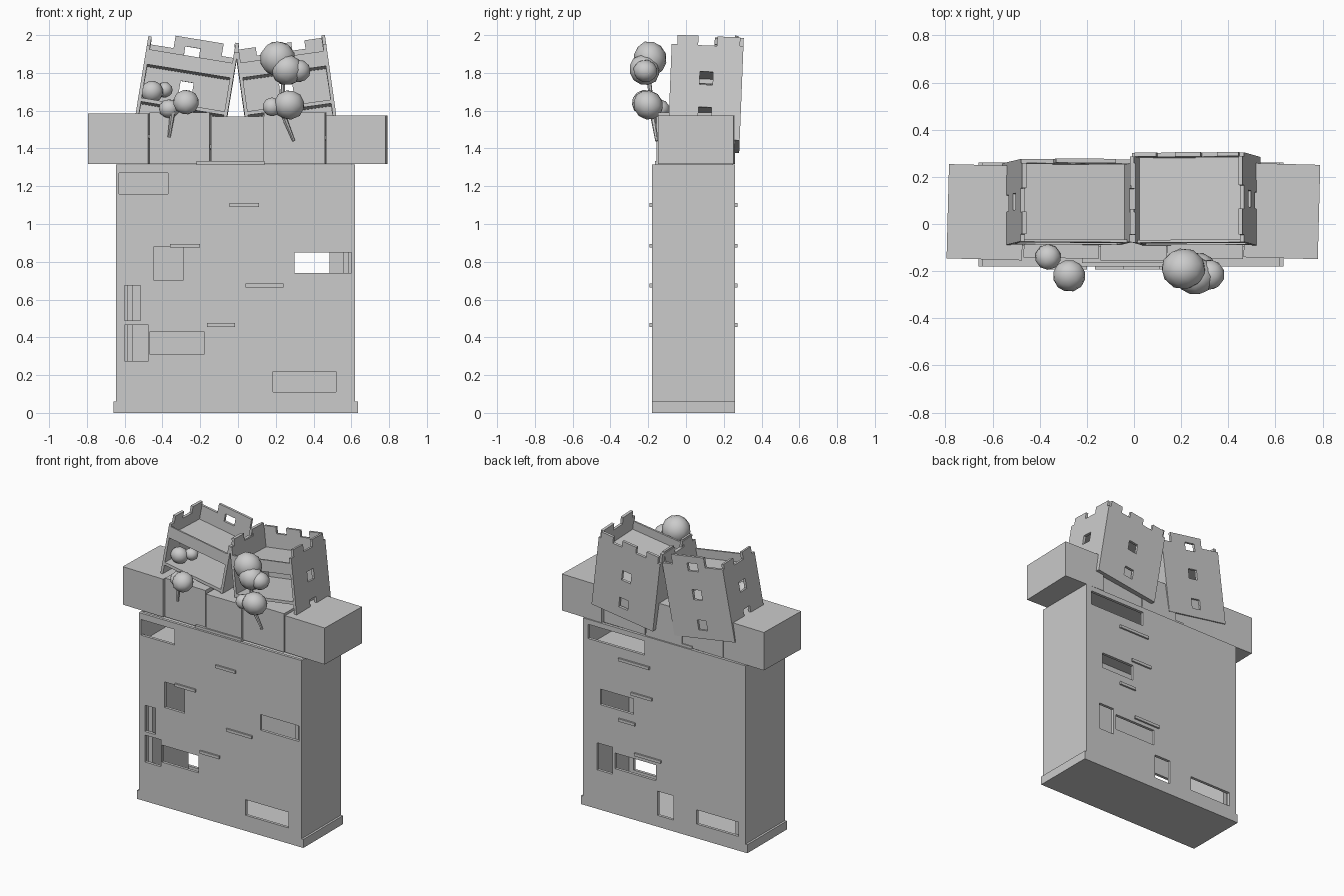
import bpy, bmesh, math
from mathutils import Matrix, Vector

if "Cube" in bpy.data.objects:
    bpy.data.objects.remove(bpy.data.objects["Cube"])

GREY = bpy.data.materials.new("plain_grey")
GREY.diffuse_color = (0.6, 0.6, 0.6, 1)
GREY.use_nodes = True
GREY.node_tree.nodes["Principled BSDF"].inputs["Base Color"].default_value = GREY.diffuse_color

# Local panel plane -> world: FRONT maps (u, v) to (x, z), SIDE maps to (y, z)
FRONT = Matrix(((1, 0, 0, 0), (0, 0, -1, 0), (0, 1, 0, 0), (0, 0, 0, 1)))
SIDE = Matrix(((0, 0, 1, 0), (1, 0, 0, 0), (0, 1, 0, 0), (0, 0, 0, 1)))


def add(name, mesh):
    ob = bpy.data.objects.new(name, mesh)
    mesh.materials.clear()
    mesh.materials.append(GREY)
    bpy.context.scene.collection.objects.link(ob)
    return ob


def box(name, x0, x1, y0, y1, z0, z1, mat=Matrix(), spin=0):
    bm = bmesh.new()
    bmesh.ops.create_cube(bm, size=1)
    c = Vector(((x0 + x1) / 2, (y0 + y1) / 2, (z0 + z1) / 2))
    bm.transform(mat @ Matrix.Translation(c) @ Matrix.Rotation(math.radians(spin), 4, 'Z')
                 @ Matrix.Diagonal((x1 - x0, y1 - y0, z1 - z0, 1)))
    me = bpy.data.meshes.new(name)
    bm.to_mesh(me)
    bm.free()
    return add(name, me)


def rect(u0, u1, v0, v1):
    return [(u0, v0), (u1, v0), (u1, v1), (u0, v1)]


def panel(name, outline, holes, thick, mat):
    """Flat plate with rectangular openings, from a filled 2D curve."""
    cu = bpy.data.curves.new(name, 'CURVE')
    cu.dimensions = '2D'
    cu.fill_mode = 'BOTH'
    cu.extrude = thick / 2
    for loop in [outline] + [rect(*h) for h in holes]:
        sp = cu.splines.new('POLY')
        sp.points.add(len(loop) - 1)
        for p, (u, v) in zip(sp.points, loop):
            p.co = (u, v, 0, 1)
        sp.use_cyclic_u = True
    tmp = bpy.data.objects.new("tmp", cu)
    bpy.context.scene.collection.objects.link(tmp)
    deps = bpy.context.evaluated_depsgraph_get()
    me = bpy.data.meshes.new_from_object(tmp.evaluated_get(deps))
    bpy.data.objects.remove(tmp)
    me.transform(mat)
    bm = bmesh.new()
    bm.from_mesh(me)
    bmesh.ops.remove_doubles(bm, verts=bm.verts, dist=1e-5)
    bmesh.ops.recalc_face_normals(bm, faces=bm.faces)
    bm.to_mesh(me)
    bm.free()
    me.name = name
    for p in me.polygons:
        p.use_smooth = False
    return add(name, me)


def T(x, y, z):
    return Matrix.Translation((x, y, z))


# Main slab building: hollow, with window openings front and back
X0, X1, Y0, Y1, TOP, W = -0.645, 0.62, -0.18, 0.26, 1.315, 0.02
front_windows = [(-.63, -.37, 1.16, 1.27), (-.445, -.29, .70, .88), (-.6, -.515, .49, .675),
                 (-.6, -.475, .275, .465), (-.465, -.18, .31, .43), (.30, .60, .74, .85),
                 (.185, .52, .11, .22)]
back_windows = [(.14, .58, 1.18, 1.28), (.225, .485, .74, .85), (.39, .51, .275, .465),
                (.05, .37, .32, .43), (-.085, .04, .08, .25), (-.59, -.265, .10, .20)]
panel("front_wall", rect(X0, X1, 0, TOP), front_windows, W, T(0, Y0 + W / 2, 0) @ FRONT)
panel("back_wall", rect(X0, X1, 0, TOP), back_windows, W, T(0, Y1 - W / 2, 0) @ FRONT)
box("left_wall", X0, X0 + .012, Y0 + W, Y1 - W, 0, TOP)
box("right_wall", X1 - .012, X1, Y0 + W, Y1 - W, 0, TOP)
box("roof_slab", X0 + .012, X1 - .012, Y0 + W, Y1 - W, 1.29, 1.31)
box("ground_slab", X0 + .012, X1 - .012, Y0 + W, Y1 - W, 0, .02)
box("upper_floor", X0 + .012, X1 - .012, Y0 + W, Y1 - W, 1.09, 1.11)
for s in (-1, 1):
    box("inner_partition", s * .57 - .015, s * .57 + .015, Y0 + W, Y1 - W, .02, 1.09)
box("plinth_left", -.66, X0, Y0, Y1, 0, .06)
box("plinth_right", X1, .635, Y0, Y1, 0, .06)

# Small ledges on both faces: (front x range, back x range, height)
for f, b, z in [((-.045, .11), (.10, .34), 1.10), ((-.36, -.2), (.08, .24), .885),
                ((.04, .24), (.21, .34), .675), ((-.165, -.015), (.01, .215), .465)]:
    box("front_ledge", *f, Y0 - .012, Y0, z - .01, z + .01)
    box("back_ledge", *b, Y1, Y1 + .012, z - .01, z + .01)

# Row of heavy blocks on top
for name, x0, x1, y0, y1, z0, z1, spin in [
        ("block_far_left", -.79, -.47, -.15, .25, 1.318, 1.585, -1.5),
        ("block_left", -.465, -.147, -.145, .245, 1.318, 1.59, -1),
        ("block_centre", -.142, .137, -.155, .25, 1.333, 1.57, 0),
        ("block_right", .142, .465, -.145, .245, 1.318, 1.59, -1),
        ("block_far_right", .47, .785, -.145, .255, 1.318, 1.575, -1.5)]:
    box(name, x0, x1, y0, y1, z0, z1, spin=spin)
box("centre_sill", -.22, .14, -.165, .25, 1.31, 1.333)


# Leaning towers, open at the front
def teeth(a, b, low, spans):
    """Wall outline from a to b with raised teeth (u0, u1, top)."""
    pts = [(a, 0), (b, 0), (b, low)]
    for u0, u1, top in reversed(spans):
        pts += [(u1, low), (u1, top), (u0, top), (u0, low)]
    pts.append((a, low))
    return [p for i, p in enumerate(pts) if p != pts[i - 1]]


def tower(side, origin, lean, half_depth, heights, back_spans, back_holes):
    m = (T(*origin) @ Matrix.Rotation(math.radians(-2.3), 4, 'X')
         @ Matrix.Rotation(math.radians(lean), 4, 'Y'))
    hw, h, t = .24, half_depth, .018
    panel(side + "_tower_back", teeth(-hw, hw, .505, back_spans), back_holes, t,
          m @ T(0, h - t / 2, 0) @ FRONT)
    for s, top in zip((-1, 1), heights):
        outline = teeth(-h, h - t, top - .05, [(-h + .03, -.05, top), (.05, h - t, top)])
        panel(side + "_tower_side", outline, [(-.035, .035, .29, .36), (-.035, .035, .10, .17)],
              t, m @ T(s * (hw - t / 2), 0, 0) @ SIDE)
    for name, z in (("deck", .395), ("floor", .195), ("base", .01)):
        box(side + "_tower_" + name, -hw + t, hw - t, -h, h - t, z - .01, z + .01, m)
    box(side + "_tower_front_parapet", -hw + t, hw - t, -h, -h + .012, .405, .465, m)


tower("left", (-.324, .08, 1.423), 9.3, .175, (.535, .575), [(-.10, .158, .572)],
      [(-.04, .04, .47, .525), (-.035, .035, .27, .34), (-.035, .035, .06, .13)])
tower("right", (.299, .093, 1.417), -8, .19, (.57, .55),
      [(-.222, -.13, .55), (-.05, .06, .55), (.13, .222, .55)],
      [(-.035, .035, .27, .34), (-.035, .035, .07, .14)])


# Trees: tapered trunks and round faceted foliage
def trunk(name, a, b, r0, r1):
    a, b = Vector(a), Vector(b)
    d = b - a
    bm = bmesh.new()
    bmesh.ops.create_cone(bm, cap_ends=True, segments=6, radius1=r0, radius2=r1, depth=d.length)
    bm.transform(Matrix.Translation((a + b) / 2) @ d.to_track_quat('Z', 'Y').to_matrix().to_4x4())
    me = bpy.data.meshes.new(name)
    bm.to_mesh(me)
    bm.free()
    add(name, me)


def foliage(name, x, y, z, r):
    bm = bmesh.new()
    bmesh.ops.create_icosphere(bm, subdivisions=2, radius=r)
    bm.transform(T(x, y, z) @ Matrix.Rotation(x * 9, 4, 'X') @ Matrix.Diagonal((1, 1, .92, 1)))
    for f in bm.faces:
        f.smooth = True
    me = bpy.data.meshes.new(name)
    bm.to_mesh(me)
    bm.free()
    add(name, me)


trunk("left_tree_trunk", (-.365, -.15, 1.46), (-.345, -.17, 1.60), .008, .015)
trunk("right_tree_trunk", (.295, -.155, 1.44), (.23, -.18, 1.60), .008, .015)
trunk("right_tree_upper_trunk", (.235, -.18, 1.59), (.24, -.2, 1.82), .014, .01)
for b in [(-.365, -.14, 1.61, .055), (-.275, -.22, 1.645, .07),
          (-.455, 0, 1.70, .06), (-.39, .04, 1.71, .045)]:
    foliage("left_tree_foliage", *b)
for b in [(.21, -.19, 1.875, .095), (.26, -.22, 1.815, .085), (.32, -.215, 1.81, .065),
          (.27, -.2, 1.63, .083), (.18, -.2, 1.62, .05)]:
    foliage("right_tree_foliage", *b)
